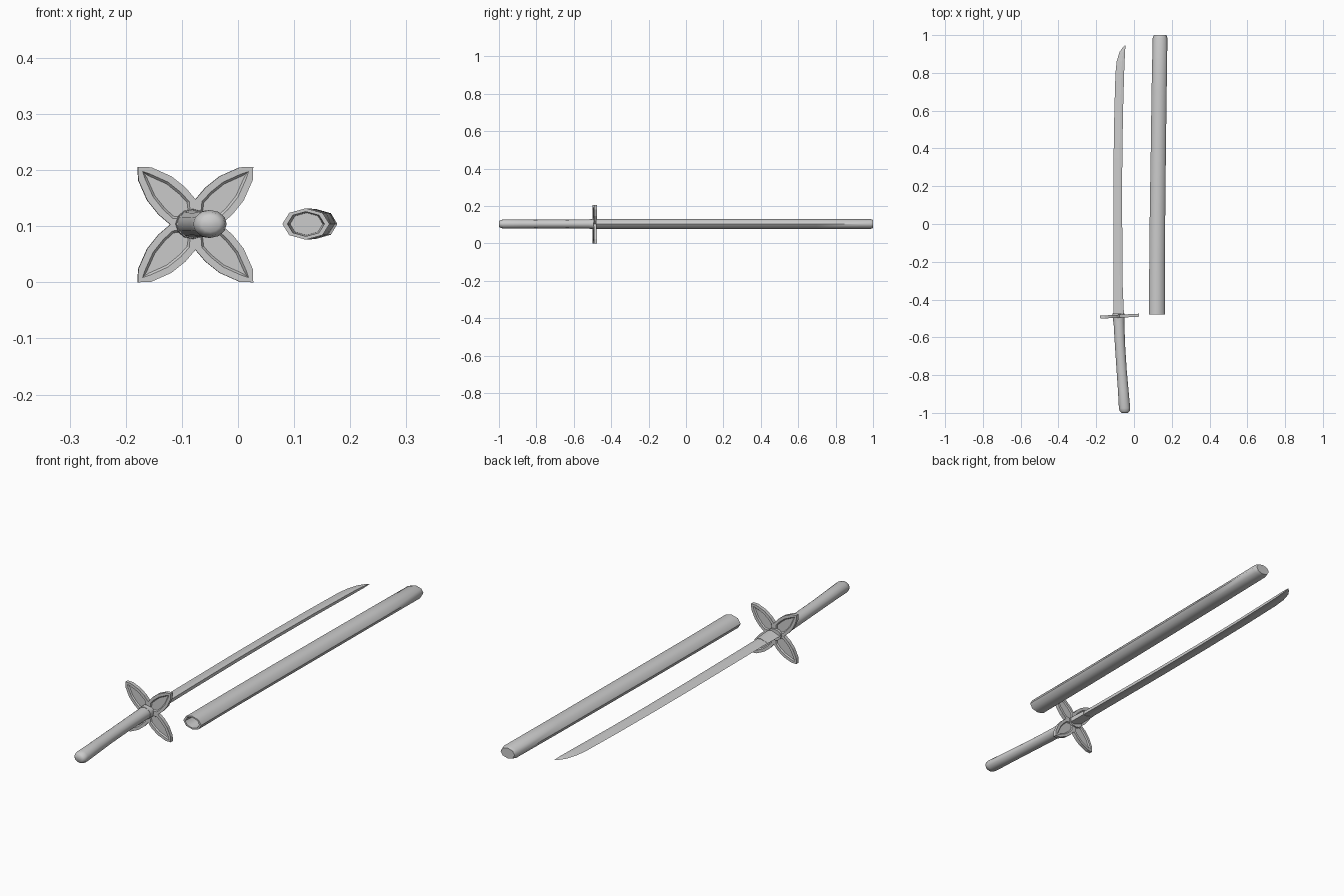
import bpy, bmesh, math
from mathutils import Matrix

if "Cube" in bpy.data.objects:
    bpy.data.objects.remove(bpy.data.objects["Cube"])

Z = 0.105


def finish(name, bm, angle=None):
    bmesh.ops.recalc_face_normals(bm, faces=bm.faces)
    me = bpy.data.meshes.new(name)
    bm.to_mesh(me)
    bm.free()
    ob = bpy.data.objects.new(name, me)
    bpy.context.collection.objects.link(ob)
    if angle:
        bpy.ops.object.select_all(action='DESELECT')
        ob.select_set(True)
        bpy.context.view_layer.objects.active = ob
        bpy.ops.object.shade_smooth_by_angle(angle=math.radians(angle))
    return ob


def loft(name, rings, angle=None):
    """Skin a row of equal-length point rings and cap both ends."""
    bm = bmesh.new()
    rows = [[bm.verts.new(p) for p in r] for r in rings]
    n = len(rows[0])
    for a, b in zip(rows, rows[1:]):
        for i in range(n):
            j = (i + 1) % n
            bm.faces.new((a[i], a[j], b[j], b[i]))
    bm.faces.new(rows[0])
    bm.faces.new(rows[-1])
    return finish(name, bm, angle)


def oval(y, x, rx, rz, n=8):
    return [(x + rx * math.cos(2 * math.pi * i / n), y,
             Z + rz * math.sin(2 * math.pi * i / n)) for i in range(n)]


# Scabbard: recessed mouth at the front, gently bowed body, chamfered tip
loft("scabbard", [oval(*s) for s in [
    (-0.42, 0.122, 0.029, 0.020), (-0.48, 0.121, 0.033, 0.022),
    (-0.48, 0.121, 0.042, 0.028), (-0.2, 0.122, 0.041, 0.028),
    (0.1, 0.125, 0.041, 0.028), (0.4, 0.129, 0.040, 0.028),
    (0.7, 0.133, 0.040, 0.027), (0.985, 0.138, 0.039, 0.027),
    (1.0, 0.138, 0.033, 0.022)]], 60)

# Handle: curved grip with rounded pommel
loft("handle", [oval(*s, 12) for s in [
    (-1.0, -0.049, 0.017, 0.014), (-0.992, -0.049, 0.026, 0.021),
    (-0.975, -0.05, 0.030, 0.025), (-0.88, -0.057, 0.028, 0.024),
    (-0.78, -0.065, 0.027, 0.023), (-0.66, -0.073, 0.027, 0.023),
    (-0.56, -0.078, 0.028, 0.024), (-0.485, -0.081, 0.029, 0.025)]], 60)


# Blade: wedge section with cutting edge on the left and spine on the right
def blade_ring(y, edge, spine, t):
    ridge = edge + 0.68 * (spine - edge)
    return [(edge, y, Z), (ridge, y, Z + t), (spine, y, Z + 0.75 * t),
            (spine, y, Z - 0.75 * t), (ridge, y, Z - t)]


loft("blade", [blade_ring(*s) for s in [
    (-0.485, -0.107, -0.058, 0.009), (-0.2, -0.108, -0.061, 0.009),
    (0.1, -0.109, -0.063, 0.009), (0.35, -0.108, -0.062, 0.0085),
    (0.6, -0.104, -0.058, 0.008), (0.8, -0.098, -0.052, 0.0075),
    (0.86, -0.092, -0.050, 0.007), (0.91, -0.077, -0.047, 0.005),
    (0.935, -0.059, -0.046, 0.003), (0.947, -0.0455, -0.045, 0.0005)]])

# Blade collar
loft("blade_collar", [blade_ring(*s) for s in [
    (-0.485, -0.110, -0.053, 0.014), (-0.395, -0.109, -0.057, 0.011)]])

# Guard: four leaf-shaped petals with recessed panels on both faces
half = [(0.0, 0.045), (0.018, 0.066), (0.043, 0.086), (0.079, 0.102)]
leaf = [(0, 0)] + half + [(0.103, 0.103)] + [(b, a) for a, b in reversed(half)]
T = 0.008
for k, (sx, sz) in enumerate([(1, 1), (-1, 1), (-1, -1), (1, -1)]):
    bm = bmesh.new()
    rows = [[bm.verts.new((sx * a, y, sz * b)) for a, b in leaf] for y in (-T, T)]
    n = len(leaf)
    for i in range(n):
        j = (i + 1) % n
        bm.faces.new((rows[0][i], rows[0][j], rows[1][j], rows[1][i]))
    panels = [bm.faces.new(r) for r in rows]
    bmesh.ops.recalc_face_normals(bm, faces=bm.faces)
    for f in panels:
        bmesh.ops.inset_region(bm, faces=[f], thickness=0.012, depth=0)
        bmesh.ops.inset_region(bm, faces=[f], thickness=0.004, depth=-0.005)
    bm.transform(Matrix.Translation((-0.076, -0.488, Z - 0.001))
                 @ Matrix.Rotation(0.05, 4, 'Z'))
    finish(f"guard_petal_{k + 1}", bm)

# Ferrule and washer either side of the guard
loft("handle_ferrule", [oval(-0.515, -0.080, 0.030, 0.026, 12),
                        oval(-0.49, -0.081, 0.031, 0.027, 12)], 60)
loft("guard_washer", [oval(-0.49, -0.081, 0.032, 0.024, 12),
                      oval(-0.474, -0.082, 0.032, 0.024, 12)], 60)

# Rest the whole set on the ground
bpy.context.view_layer.update()
low = min((o.matrix_world @ v.co).z for o in bpy.data.objects for v in o.data.vertices)
for o in bpy.data.objects:
    o.location.z -= low
